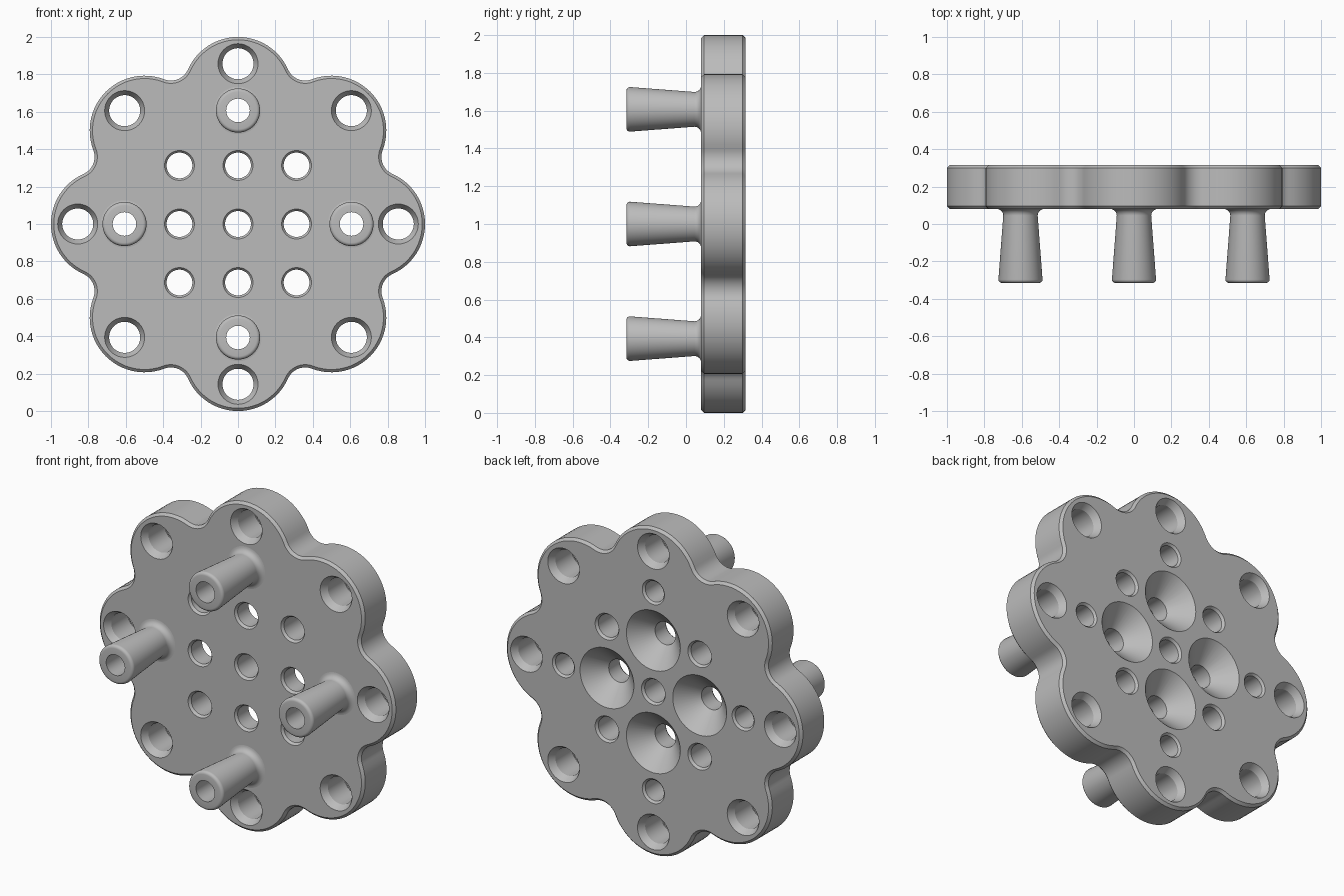
import bpy, bmesh
from math import sin, cos, pi, sqrt, atan2

if "Cube" in bpy.data.objects:
    bpy.data.objects.remove(bpy.data.objects["Cube"])

FRONT, BACK = 0.08, 0.315       # plate faces along y
TIP = -0.315                    # peg ends
MID = 1.0                       # height of the plate centre
LOBE_D, LOBE_R, VALLEY_R = 0.707, 0.293, 0.1
PEG_D, GRID, RIM_D = 0.607, 0.313, 0.857
EDGE = 0.015

grey = bpy.data.materials.new("grey plastic")
grey.use_nodes = True
colour = (0.5, 0.5, 0.5, 1)
grey.diffuse_color = colour
grey.node_tree.nodes["Principled BSDF"].inputs["Base Color"].default_value = colour


def finish(name, bm):
    bmesh.ops.recalc_face_normals(bm, faces=bm.faces)
    mesh = bpy.data.meshes.new(name)
    bm.to_mesh(mesh)
    bm.free()
    mesh.materials.append(grey)
    ob = bpy.data.objects.new(name, mesh)
    bpy.context.collection.objects.link(ob)
    return ob


def smooth(ob):
    bpy.ops.object.select_all(action='DESELECT')
    ob.select_set(True)
    bpy.context.view_layer.objects.active = ob
    bpy.ops.object.shade_smooth_by_angle(angle=pi / 6)


def skin(bm, loops, caps):
    """Join successive vertex loops, optionally closing both ends."""
    rings = [[bm.verts.new(p) for p in loop] for loop in loops]
    for a, b in zip(rings, rings[1:]):
        for i in range(len(a)):
            bm.faces.new((a[i - 1], a[i], b[i], b[i - 1]))
    if caps:
        bm.faces.new(rings[0])
        bm.faces.new(rings[-1])


def lathe(bm, x, z, profile, caps=True, n=48):
    """Turn (radius, y) points about an axis along y."""
    skin(bm, [[(x + r * cos(2 * pi * i / n), y, MID + z + r * sin(2 * pi * i / n))
               for i in range(n)] for r, y in profile], caps)


def around(count, d, turn=0):
    return [(d * cos(turn + 2 * pi * k / count), d * sin(turn + 2 * pi * k / count))
            for k in range(count)]


def outline(inset, y):
    """Eight round lobes joined by tangent concave valleys."""
    half = pi / 8
    valley_d = LOBE_D * cos(half) + sqrt((LOBE_R + VALLEY_R) ** 2 - (LOBE_D * sin(half)) ** 2)
    t = atan2(valley_d * sin(half), valley_d * cos(half) - LOBE_D)
    s = t - half
    pts = []
    for k in range(8):
        a = k * pi / 4
        for i in range(25):
            w = a + t * (i / 12 - 1)
            r = LOBE_R - inset
            pts.append((LOBE_D * cos(a) + r * cos(w), y, MID + LOBE_D * sin(a) + r * sin(w)))
        b = a + half
        for i in range(1, 12):
            w = b + pi + s * (1 - i / 6)
            r = VALLEY_R + inset
            pts.append((valley_d * cos(b) + r * cos(w), y, MID + valley_d * sin(b) + r * sin(w)))
    return pts


# Scalloped plate with chamfered rims
bm = bmesh.new()
skin(bm, [outline(EDGE, FRONT), outline(0, FRONT + EDGE),
          outline(0, BACK - EDGE), outline(EDGE, BACK)], True)
plate = finish("scalloped_plate", bm)


# Hole cutters
def ends(r, wide, depth, x, z):
    """Through hole opening out at both faces."""
    over = 0.02
    lathe(bm, x, z, [(wide, FRONT - over), (wide, FRONT), (r, FRONT + depth),
                     (r, BACK - depth), (wide, BACK), (wide, BACK + over)])


bm = bmesh.new()
for x, z in around(8, RIM_D):
    ends(0.083, 0.107, 0.04, x, z)
for x, z in around(4, GRID * sqrt(2), pi / 4) + [(0, 0)]:
    ends(0.069, 0.08, 0.015, x, z)
for x, z in around(4, GRID):        # deep countersinks at the back
    lathe(bm, x, z, [(0.08, FRONT - 0.02), (0.08, FRONT), (0.069, FRONT + 0.015),
                     (0.069, BACK - 0.115), (0.182, BACK), (0.182, BACK + 0.02)])
for x, z in around(4, PEG_D):       # bores continuing into the pegs
    lathe(bm, x, z, [(0.063, FRONT - 0.02), (0.063, BACK - 0.012),
                     (0.075, BACK), (0.075, BACK + 0.02)])
cutter = finish("hole_cutter", bm)
cutter.hide_render = True

cut = plate.modifiers.new("holes", 'BOOLEAN')
cut.object = cutter
cut.operation = 'DIFFERENCE'
cut.solver = 'EXACT'
bpy.context.view_layer.objects.active = plate
bpy.ops.object.modifier_apply(modifier="holes")
bpy.data.objects.remove(cutter)
smooth(plate)

# Hollow flared pegs with a filleted root and rounded tip
fillet, tip = 0.035, 0.018
root = [(0.092 + fillet * (1 - sin(i * pi / 12)), FRONT - fillet * (1 - cos(i * pi / 12)))
        for i in range(7)]
nose = [(0.118 - tip * (1 - cos(i * pi / 8)), TIP + tip * (1 - sin(i * pi / 8)))
        for i in range(5)]
bore = [(0.063, TIP), (0.063, FRONT)]
for name, (x, z) in zip(("left", "top", "right", "bottom"), around(4, PEG_D)):
    bm = bmesh.new()
    lathe(bm, x, z, root + nose + bore, caps=False)
    peg = finish(name + "_peg", bm)
    smooth(peg)
